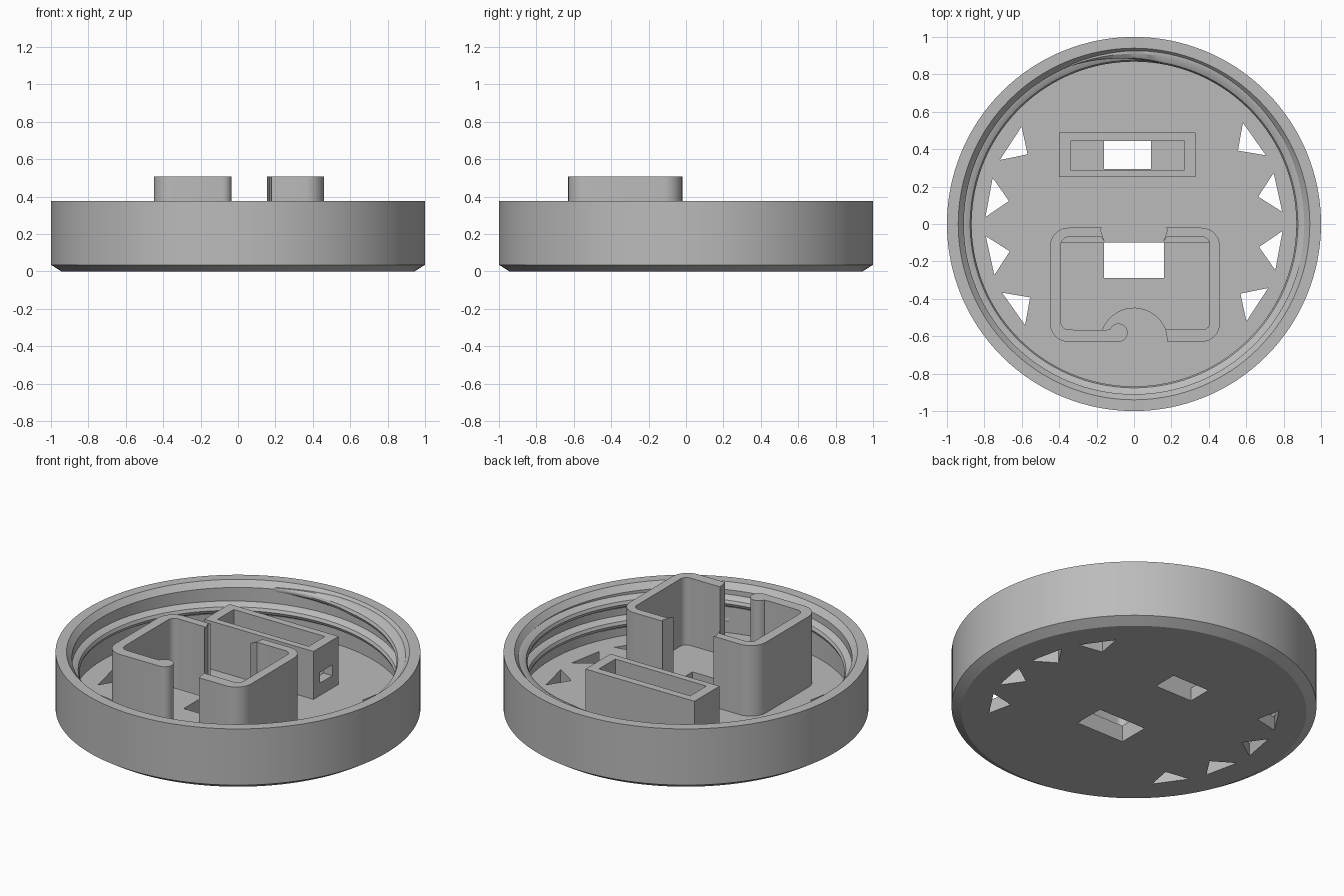
import bpy, bmesh
from math import sin, cos, pi, radians

cube = bpy.data.objects.get("Cube")
if cube:
    bpy.data.objects.remove(cube, do_unlink=True)

grey = bpy.data.materials.new("plain grey")
grey.use_nodes = True
grey.diffuse_color = (0.5, 0.5, 0.5, 1)
grey.node_tree.nodes["Principled BSDF"].inputs["Base Color"].default_value = (0.5, 0.5, 0.5, 1)

FLOOR = 0.08
SIDES = 128


def finish(name, bm):
    bmesh.ops.recalc_face_normals(bm, faces=bm.faces)
    mesh = bpy.data.meshes.new(name)
    bm.to_mesh(mesh)
    bm.free()
    mesh.materials.append(grey)
    ob = bpy.data.objects.new(name, mesh)
    bpy.context.collection.objects.link(ob)
    return ob


def select(ob):
    bpy.ops.object.select_all(action='DESELECT')
    ob.select_set(True)
    bpy.context.view_layer.objects.active = ob


def smooth(ob):
    select(ob)
    bpy.ops.object.shade_smooth_by_angle(angle=radians(30))


def prism(name, outline, z0, z1):
    bm = bmesh.new()
    face = bm.faces.new([bm.verts.new((x, y, z0)) for x, y in outline])
    top = bmesh.ops.extrude_face_region(bm, geom=[face])["geom"]
    bmesh.ops.translate(bm, vec=(0, 0, z1 - z0),
                        verts=[v for v in top if isinstance(v, bmesh.types.BMVert)])
    return finish(name, bm)


def block(name, x0, x1, y0, y1, z0, z1):
    return prism(name, [(x0, y0), (x1, y0), (x1, y1), (x0, y1)], z0, z1)


def arc(cx, cy, r, a0, a1, steps=8):
    angles = [radians(a0 + (a1 - a0) * i / steps) for i in range(steps + 1)]
    return [(cx + r * cos(a), cy + r * sin(a)) for a in angles]


def cut(ob, cutters):
    for c in cutters:
        c.hide_render = True
        mod = ob.modifiers.new("cut", 'BOOLEAN')
        mod.operation = 'DIFFERENCE'
        mod.solver = 'EXACT'
        mod.object = c
        select(ob)
        bpy.ops.object.modifier_apply(modifier=mod.name)
        bpy.data.objects.remove(c, do_unlink=True)


# Round lid: turned profile from the underside, over the rim, to the floor
profile = [(0.945, 0), (1, 0.035), (1, 0.375), (0.94, 0.375), (0.91, 0.34), (0.91, FLOOR)]
bm = bmesh.new()
rings = [[bm.verts.new((r * cos(2 * pi * i / SIDES), r * sin(2 * pi * i / SIDES), z))
          for i in range(SIDES)] for r, z in profile]
for low, high in zip(rings, rings[1:]):
    for i in range(SIDES):
        j = (i + 1) % SIDES
        bm.faces.new((low[i], low[j], high[j], high[i]))
bm.faces.new(rings[0])
bm.faces.new(rings[-1])
lid = finish("lid", bm)

# Vent triangles pointing inward, four on each side
vents = []
for side in (0, 180):
    for step in (-1.5, -0.5, 0.5, 1.5):
        mid = side + 1 + step * 22.8
        points = [(0.795, mid - 7.7), (0.795, mid + 7.7), (0.68, mid)]
        vents.append(prism("vent_cutter", [(r * cos(radians(a)), r * sin(radians(a)))
                                           for r, a in points], -0.1, 0.2))


def large_slot():
    return block("slot_cutter", -0.16, 0.16, -0.29, -0.10, -0.1, 0.2)


cut(lid, vents + [large_slot(), block("slot_cutter", -0.16, 0.09, 0.295, 0.444, -0.1, 0.2)])
smooth(lid)

# Inner screw thread: a ridge winding up the wall, tapering at both ends
START, TURN, LOW, PITCH = -70, 542, 0.155, 0.12
STEPS = 200
bm = bmesh.new()
loops = []
for k in range(STEPS + 1):
    t = k / STEPS
    a = radians(START + TURN * t)
    z = LOW + PITCH * TURN / 360 * t
    fade = max(0.02, min(1, t / 0.06, (1 - t) / 0.06))
    section = [(0.93, -0.04), (0.91, -0.038), (0.91 - 0.034 * fade, -0.018), (0.91 - 0.042 * fade, 0),
               (0.91 - 0.034 * fade, 0.018), (0.91, 0.038), (0.93, 0.04)]
    loops.append([bm.verts.new((r * cos(a), r * sin(a), min(z + dz * (0.3 + 0.7 * fade), 0.36)))
                  for r, dz in section])
for p, q in zip(loops, loops[1:]):
    for i in range(len(p)):
        j = (i + 1) % len(p)
        bm.faces.new((p[i], p[j], q[j], q[i]))
bm.faces.new(loops[0])
bm.faces.new(loops[-1])
smooth(finish("screw_thread", bm))

# Small open box with a window in its left end
box = block("small_box", -0.40, 0.33, 0.25, 0.49, 0.06, 0.37)
cut(box, [block("box_cutter", -0.34, 0.27, 0.29, 0.445, 0, 0.5),
          block("window_cutter", 0.2, 0.4, 0.31, 0.43, 0.155, 0.22)])

# Large holder, right half: wraps two corners and ends in a rounded hook
TOP = 0.507
outline = [(-0.155, -0.10), (-0.18, -0.03), (-0.17, -0.02)]
outline += arc(-0.35, -0.12, 0.10, 90, 180)
outline += arc(-0.35, -0.53, 0.10, 180, 270)
outline += arc(-0.083, -0.581, 0.049, -90, 160, 16)
outline += [(-0.17, -0.568)]
outline += arc(-0.35, -0.525, 0.04, 270, 180)
outline += arc(-0.35, -0.11, 0.04, 180, 90)
outline += [(-0.175, -0.07)]
smooth(prism("holder_right", outline, 0.06, TOP))

# Large holder, left half: ends in a plain slanted edge
outline = [(0.155, -0.10), (0.18, -0.03), (0.17, -0.02)]
outline += arc(0.36, -0.12, 0.10, 90, 0)
outline += arc(0.36, -0.53, 0.10, 0, -90)
outline += [(0.18, -0.63), (0.168, -0.565)]
outline += arc(0.365, -0.525, 0.04, -90, 0)
outline += arc(0.365, -0.11, 0.04, 0, 90)
outline += [(0.175, -0.07)]
smooth(prism("holder_left", outline, 0.06, TOP))

# Raised pad inside the holder with a thumb notch at the front
pad = block("holder_pad", -0.40, 0.41, -0.58, -0.10, 0.06, 0.10)
cut(pad, [prism("notch_cutter", arc(0, -0.63, 0.18, 0, 352, 44), 0, 0.3), large_slot()])
smooth(pad)
